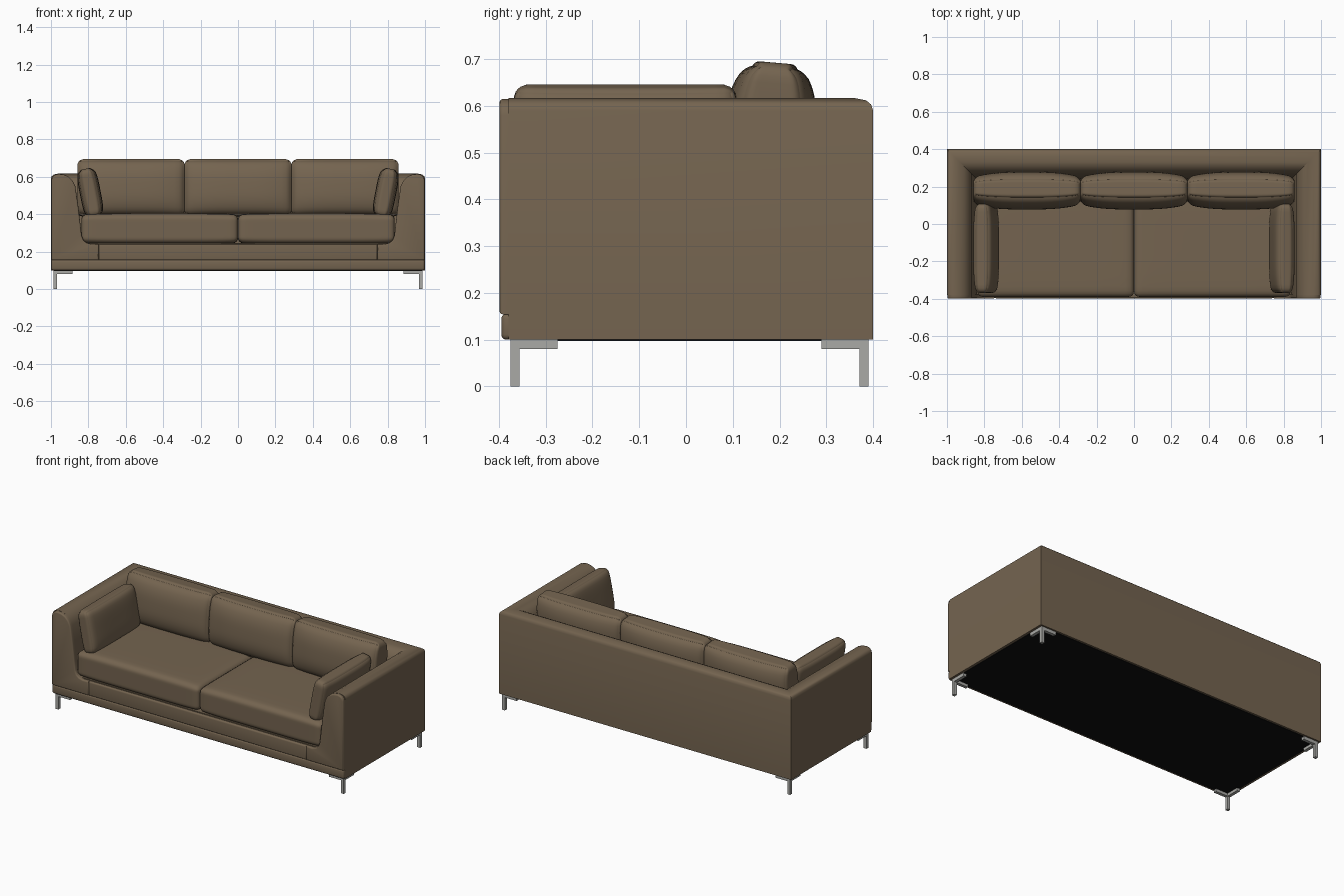
import bpy, bmesh, math
from mathutils import Matrix, Vector

if "Cube" in bpy.data.objects:
    bpy.data.objects.remove(bpy.data.objects["Cube"])


def material(name, rgb):
    m = bpy.data.materials.new(name)
    m.diffuse_color = (*rgb, 1)
    m.use_nodes = True
    m.node_tree.nodes["Principled BSDF"].inputs["Base Color"].default_value = m.diffuse_color
    return m


FABRIC = material("brown fabric", (0.175, 0.127, 0.079))
METAL = material("grey metal", (0.40, 0.40, 0.38))
BLACK = material("black underside", (0.005, 0.005, 0.005))


def finish(name, bm, mat, angle=35):
    bmesh.ops.recalc_face_normals(bm, faces=bm.faces)
    me = bpy.data.meshes.new(name)
    bm.to_mesh(me)
    bm.free()
    me.materials.append(mat)
    ob = bpy.data.objects.new(name, me)
    bpy.context.collection.objects.link(ob)
    for p in me.polygons:
        p.use_smooth = True
    me.set_sharp_from_angle(angle=math.radians(angle))
    return ob


def add_box(bm, lo, hi):
    lo, hi = Vector(lo), Vector(hi)
    mat = Matrix.Translation((lo + hi) / 2) @ Matrix.Diagonal((*(hi - lo), 1))
    return bmesh.ops.create_cube(bm, size=1, matrix=mat)["verts"]


def box(name, lo, hi, mat, bevel=0.0):
    bm = bmesh.new()
    add_box(bm, lo, hi)
    if bevel:
        bmesh.ops.bevel(bm, geom=bm.edges[:], offset=bevel, segments=3,
                        profile=0.5, affect='EDGES')
    return finish(name, bm, mat)


def panel(name, outline, y0, y1, bevel):
    """Outline in x/z, extruded in y, with a rounded front rim."""
    bm = bmesh.new()
    front = [bm.verts.new((x, y0, z)) for x, z in outline]
    back = [bm.verts.new((x, y1, z)) for x, z in outline]
    f = bm.faces.new(front)
    bm.faces.new(back[::-1])
    n = len(outline)
    for i in range(n):
        j = (i + 1) % n
        bm.faces.new((front[i], back[i], back[j], front[j]))
    bmesh.ops.recalc_face_normals(bm, faces=bm.faces)
    bmesh.ops.bevel(bm, geom=list(f.edges), offset=bevel, segments=3,
                    profile=0.5, affect='EDGES')
    return finish(name, bm, FABRIC)


def cushion(name, half, centre, thin, edge, radius, rot=(0, 0, 0), power=4):
    """Rounded box whose thin axis narrows to edge[axis] at the rims."""
    bm = bmesh.new()
    bmesh.ops.create_cube(bm, size=2)
    bmesh.ops.subdivide_edges(bm, edges=bm.edges[:], cuts=19, use_grid_fill=True)
    turn = Matrix.Translation(centre) @ (
        Matrix.Rotation(rot[1], 4, 'Y') @ Matrix.Rotation(rot[0], 4, 'X'))
    for v in bm.verts:
        u = [math.sin(c * math.pi / 2) for c in v.co]
        p = Vector([u[i] * half[i] for i in range(3)])
        core = Vector([max(-half[i] + radius, min(half[i] - radius, p[i])) for i in range(3)])
        d = p - core
        if d.length > 1e-7:
            p = core + d.normalized() * min(radius, max(abs(c) for c in d))
        for i in range(3):
            if i != thin:
                p[thin] *= 1 - (1 - edge[i]) * abs(u[i]) ** power
        v.co = turn @ p
    return finish(name, bm, FABRIC, 60)


# Arms and back: one profile (inset, height) swept round a U with mitred corners
profile = [(0, .1), (0, .59), (.004, .603), (.015, .612), (.04, .617), (.07, .612),
           (.095, .60), (.115, .58), (.13, .55), (.145, .45), (.16, .30), (.165, .1)]
bm = bmesh.new()
rows = []
for d, z in profile:
    rows.append([bm.verts.new(c) for c in (
        (-1 + d, -.38, z), (-1 + d, .4 - d, z), (1 - d, .4 - d, z), (1 - d, -.38, z))])
for a, b in zip(rows, rows[1:] + rows[:1]):
    for k in range(3):
        bm.faces.new((a[k], a[k + 1], b[k + 1], b[k]))
bm.faces.new([r[0] for r in rows])
bm.faces.new([r[3] for r in rows][::-1])
finish("arms_and_back", bm, FABRIC)

# Base, front roll and underside
box("base", (-.85, -.38, .1), (.85, .25, .245), FABRIC)
box("front_base_roll", (-.998, -.395, .1), (.998, -.36, .156), FABRIC, .011)
box("underside", (-.985, -.375, .097), (.985, .388, .102), BLACK)

# Front panels
arm_outline = [(.745, .154), (.998, .154), (.998, .58), (.993, .598), (.98, .61),
               (.96, .615), (.93, .611), (.905, .60), (.885, .58), (.87, .55),
               (.855, .45), (.842, .34), (.836, .285), (.826, .26), (.81, .247),
               (.785, .24), (.745, .24)]
for side, s in (("left", -1), ("right", 1)):
    panel(side + "_arm_front", [(s * x, z) for x, z in arm_outline], -.399, -.375, .008)
panel("centre_front", [(-.745, .154), (.745, .154), (.745, .24), (-.745, .24)],
      -.397, -.375, .008)

for side, s in (("left", -1), ("right", 1)):
    # Seat cushions
    cushion(side + "_seat_cushion", (.419, .30, .083), (s * .419, -.09, .322), 2,
            (.93, .93, 1), .03, power=6)
    # Loose cushions leaning on the arms
    cushion(side + "_arm_cushion", (.056, .238, .130), (s * .79, -.13, .515), 0,
            (1, .72, .72), .03, rot=(0, s * math.radians(11), 0))

# Back cushions
for i, n in enumerate(("left", "middle", "right")):
    cushion(n + "_back_cushion", (.287, .098, .153), ((i - 1) * .572, .178, .54), 1,
            (.72, 1, .55), .035, rot=(math.radians(-5), 0, 0), power=3)

# Corner legs: post with two top brackets
for fb, sy, y in (("front", -1, -.375), ("back", 1, .39)):
    for side, s in (("left", -1), ("right", 1)):
        bm = bmesh.new()
        for dx, dy, z0, z1 in ((.019, .019, 0, .1), (.1, .019, .08, .1), (.019, .1, .08, .1)):
            xs = sorted((s * .986, s * (.986 - dx)))
            ys = sorted((y, y - sy * dy))
            add_box(bm, (xs[0], ys[0], z0), (xs[1], ys[1], z1))
        finish(f"{fb}_{side}_leg", bm, METAL)
